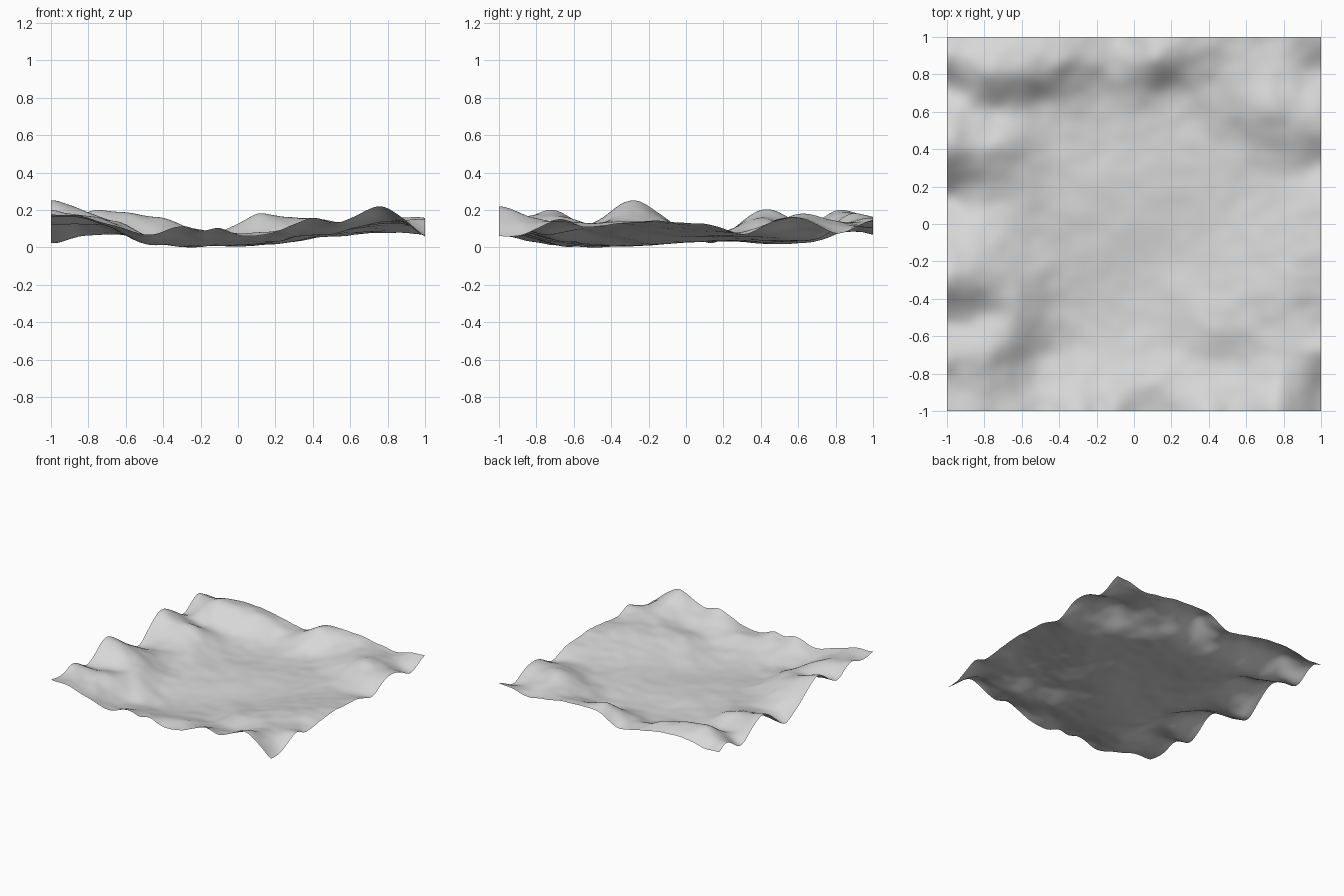
import bpy
import bmesh
from math import sqrt, hypot
from mathutils import Vector, noise

cube = bpy.data.objects.get("Cube")
if cube:
    bpy.data.objects.remove(cube, do_unlink=True)

# Heights along the four borders: (position along the side, height)
left_side = [(-1, .18), (-.85, .16), (-.69, .2), (-.53, .12), (-.29, .25), (-.1, .15),
             (.15, .03), (.42, .21), (.55, .16), (.72, .06), (.92, .15), (1, .12)]
right_side = [(-1, .07), (-.87, .07), (-.68, .15), (-.58, .12), (-.4, .13), (-.2, .14),
              (0, .13), (.17, .11), (.3, .07), (.5, .15), (.65, .14), (.8, .08),
              (.9, .11), (1, .15)]
front_side = [(-.82, .16), (-.7, .13), (-.6, .1), (-.48, .07), (-.3, .11), (-.2, .09),
              (-.1, .11), (0, .07), (.2, .08), (.42, .16), (.5, .14), (.6, .16),
              (.77, .22), (.9, .15)]
back_side = [(-.87, .11), (-.67, .14), (-.38, .12), (-.07, .07), (.12, .16),
             (.47, .15), (.72, .11)]

# Ridges running inward from the borders: (x, y, height)
ridges = [(-.78, .8, .19), (-.57, .8, .18), (-.38, .86, .14), (-.2, .9, .1), (.1, .87, .18),
          (.5, .8, .13), (-.82, -.3, .2), (-.66, -.4, .14), (-.58, -.53, .1),
          (-.72, .43, .15), (-.75, -.64, .15), (.15, -.83, .08), (.42, -.59, .09),
          (.7, -.38, .13), (.72, -.68, .13), (.75, 0, .1), (.73, .62, .18)]

# Low ground of the central basin and the valleys between the ridges
hollows = [(-.75, .6, .08), (-.5, .67, .07), (-.2, .72, .04), (.2, .72, .05),
           (-.7, .12, .07), (-.5, -.72, .02), (-.78, -.5, .12), (-.55, -.1, .06),
           (-.4, -.42, .02), (0, 0, .03), (-.3, .2, .04), (-.2, -.2, .02), (.2, -.2, .02),
           (.2, -.65, .03), (.48, -.75, .06), (.5, 0, .06), (.78, .35, .09),
           (.5, .5, .08), (.2, .4, .04), (-.5, .38, .06)]

spots = ridges + hollows
spots += [(-1, p, h) for p, h in left_side] + [(1, p, h) for p, h in right_side]
spots += [(p, -1, h) for p, h in front_side] + [(p, 1, h) for p, h in back_side]


def kernel(x, y, spot):
    return sqrt((x - spot[0]) ** 2 + (y - spot[1]) ** 2 + .005)


def solve(rows):
    """Gaussian elimination with row swaps; the last column is the right side."""
    n = len(rows)
    for i in range(n):
        pivot = max(range(i, n), key=lambda r: abs(rows[r][i]))
        rows[i], rows[pivot] = rows[pivot], rows[i]
        for r in range(i + 1, n):
            factor = rows[r][i] / rows[i][i]
            for c in range(i, n + 1):
                rows[r][c] -= factor * rows[i][c]
    result = [0.0] * n
    for i in reversed(range(n)):
        known = sum(rows[i][c] * result[c] for c in range(i + 1, n))
        result[i] = (rows[i][n] - known) / rows[i][i]
    return result


# Smooth surface through all spot heights
weights = solve([[kernel(s[0], s[1], t) for t in spots] + [s[2]] for s in spots])


def ground_height(x, y):
    base = sum(w * kernel(x, y, s) for w, s in zip(weights, spots))
    roughness = .004 + .009 * min(1, hypot(x, y))
    ripple = noise.fractal(Vector((x * 5, y * 5, .5)), 1.0, 2.0, 2)
    return base + roughness * ripple


# Terrain sheet
mesh = bpy.data.meshes.new("terrain_sheet")
terrain = bpy.data.objects.new("terrain_sheet", mesh)
bpy.context.collection.objects.link(terrain)
bm = bmesh.new()
bmesh.ops.create_grid(bm, x_segments=110, y_segments=110, size=1)
for vert in bm.verts:
    vert.co.z = ground_height(vert.co.x, vert.co.y)
lowest = min(vert.co.z for vert in bm.verts)
bmesh.ops.translate(bm, verts=bm.verts, vec=(0, 0, -lowest))
for face in bm.faces:
    face.smooth = True
bm.to_mesh(mesh)
bm.free()

# Pale grey ground
grey = bpy.data.materials.new("pale_grey")
grey.use_nodes = True
colour = (.68, .68, .68, 1)
grey.diffuse_color = colour
grey.node_tree.nodes["Principled BSDF"].inputs["Base Color"].default_value = colour
mesh.materials.append(grey)
